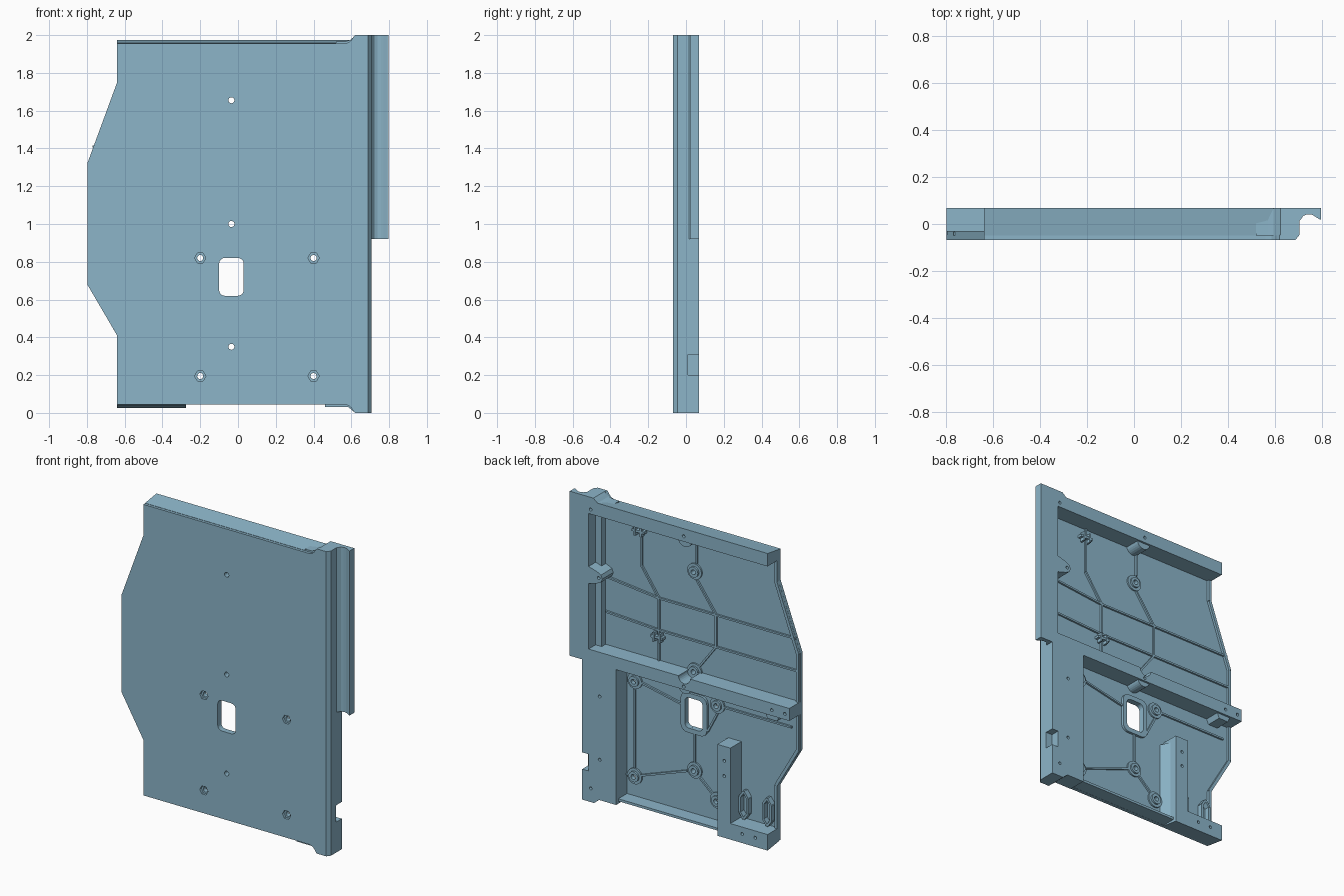
import bpy, bmesh, math
from mathutils import Vector

if "Cube" in bpy.data.objects:
    bpy.data.objects.remove(bpy.data.objects["Cube"])

F, B, FLOOR = -0.068, 0.068, -0.046   # front face, back face, inner floor

blue = bpy.data.materials.new("steel blue")
blue.diffuse_color = (0.262, 0.462, 0.584, 1)
blue.use_nodes = True
blue.node_tree.nodes["Principled BSDF"].inputs["Base Color"].default_value = blue.diffuse_color


def prism(bm, pts, axis, a, b):
    """Extrude a 2D outline along one axis from a to b."""
    place = {'x': lambda p, t: (t, p[0], p[1]),
             'y': lambda p, t: (p[0], t, p[1]),
             'z': lambda p, t: (p[0], p[1], t)}[axis]
    lo = [bm.verts.new(place(p, a)) for p in pts]
    hi = [bm.verts.new(place(p, b)) for p in pts]
    n = len(pts)
    bm.faces.new(lo)
    bm.faces.new(hi[::-1])
    for i in range(n):
        bm.faces.new((lo[i], hi[i], hi[(i + 1) % n], lo[(i + 1) % n]))


def rect(x0, x1, z0, z1):
    return [(x0, z0), (x1, z0), (x1, z1), (x0, z1)]


def disc(x, z, r, n=24):
    return [(x + r * math.cos(2 * math.pi * i / n), z + r * math.sin(2 * math.pi * i / n))
            for i in range(n)]


def rounded(x0, x1, z0, z1, r):
    pts = []
    for k, (cx, cz) in enumerate([(x1 - r, z1 - r), (x0 + r, z1 - r), (x0 + r, z0 + r), (x1 - r, z0 + r)]):
        for i in range(6):
            t = math.pi / 2 * (k + i / 5)
            pts.append((cx + r * math.cos(t), cz + r * math.sin(t)))
    return pts


def strip(p, q, w):
    """Outline of a thin bar from p to q."""
    p, q = Vector(p), Vector(q)
    d = (q - p).normalized()
    s = Vector((-d.y, d.x)) * w / 2
    return [tuple(v) for v in (p - s, q - s, q + s, p + s)]


def make(name, *prisms):
    bm = bmesh.new()
    for args in prisms:
        prism(bm, *args)
    bmesh.ops.recalc_face_normals(bm, faces=bm.faces)
    me = bpy.data.meshes.new(name)
    bm.to_mesh(me)
    bm.free()
    me.materials.append(blue)
    ob = bpy.data.objects.new(name, me)
    bpy.context.collection.objects.link(ob)
    return ob


# --- cutters: through holes, window, screw holes, side notch, hex recesses
bolts = [(-0.2, 0.82), (0.4, 0.82), (-0.2, 0.195), (0.4, 0.195)]
pins = [(-0.035, 1.655), (-0.035, 1.0), (-0.035, 0.35)]
screws = [(0.645, 1.92), (0.587, 1.486), (-0.03, 1.925), (-0.03, 0.938), (-0.67, 0.955),
          (-0.765, 0.955), (0.58, 0.71), (0.58, 0.295), (0.645, 0.09), (-0.325, 0.53),
          (-0.325, 0.43), (-0.455, 0.085), (-0.55, 0.085)]
holes = make("hole_cutter",
             *[(disc(x, z, 0.016, 16), 'y', -0.1, 0.1) for x, z in bolts + pins],
             *[(disc(x, z, 0.01, 12), 'y', 0.04, 0.1) for x, z in screws],
             (rounded(-0.1, 0.03, 0.62, 0.82, 0.03), 'y', -0.1, 0.1),
             (rect(0.66, 0.75, 0.2, 0.31), 'y', 0.01, 0.1))
recess = make("recess_cutter", *[(disc(x, z, 0.03, 6), 'y', -0.1, -0.052) for x, z in bolts],
              (disc(-0.035, 1.0, 0.042), 'y', -0.024, 0.1))
for c in (holes, recess):
    c.hide_render = True
    c.hide_viewport = True

parts = []

# --- front panel with the side wing and flared right corners
flare = [(0.56, 0.0), (0.585, 0.006), (0.6, 0.018), (0.61, 0.035), (0.62, 0.045)]
outline = ([(-0.64, 0.045)] + [(x, 0.045 - d) for x, d in flare] +
           [(x, 1.955 + d) for x, d in reversed(flare)] +
           [(-0.64, 1.955), (-0.64, 1.75), (-0.798, 1.32), (-0.798, 0.68), (-0.64, 0.41)])
parts.append(make("front_panel", (outline, 'y', F, FLOOR)))

# --- right rail with chamfered front edge, inner ledge and rounded screw tab
rail = [(0.62, F), (0.688, F), (0.706, -0.045), (0.706, B), (0.66, B), (0.66, FLOOR), (0.62, FLOOR)]
tab = [(0.67, 1.545), (0.6, 1.525), (0.57, 1.51), (0.56, 1.486), (0.57, 1.462), (0.6, 1.447), (0.67, 1.427)]
parts.append(make("right_rail", (rail, 'z', 0, 2)))
parts.append(make("inner_ledge", (rect(0.616, 0.662, 0.99, 1.9), 'y', -0.05, -0.005)))
parts.append(make("screw_tab", (tab, 'y', -0.05, B)))

# --- wide lower rail block
wide = [(0.46, 0.03), (0.585, 0.03), (0.62, 0.0), (0.67, 0.0), (0.67, 0.95), (0.46, 0.95)]
parts.append(make("lower_rail_block", (wide, 'y', -0.05, B)))

# --- grooved flange on the upper right side
groove = [(0.70, 0.012), (0.708, 0.016), (0.722, 0.035), (0.738, 0.041), (0.756, 0.041),
          (0.77, 0.033), (0.79, 0.02), (0.797, 0.02), (0.797, B), (0.70, B)]
parts.append(make("side_flange", (groove, 'z', 0.92, 2)))

# --- top bar with a sloped upper face, flaring up to the rail
top = [(-0.05, 1.957), (B, 1.975), (B, 1.89), (-0.05, 1.89)]
corner = [(0.52, 1.89), (0.52, 1.965), (0.57, 1.967), (0.595, 1.975), (0.61, 1.988),
          (0.625, 2.0), (0.67, 2.0), (0.67, 1.89)]
parts.append(make("top_bar", (top, 'x', -0.64, 0.6)))
parts.append(make("top_corner", (corner, 'y', -0.05, B)))

# --- middle bar across the back
parts.append(make("middle_bar", (rect(-0.798, 0.67, 0.918, 1.0), 'y', -0.05, B)))
parts.append(make("bar_bosses",
                  (disc(-0.03, 1.9, 0.05), 'y', -0.05, 0.055),
                  (disc(-0.03, 0.93, 0.045), 'y', -0.05, 0.055),
                  ([(-0.72, 0.93), (-0.7, 0.885), (-0.63, 0.885), (-0.61, 0.93)], 'y', -0.05, 0.055)))

# --- L-shaped foot at the lower left, and the bottom lip
foot = [(B, 0.025), (B, 0.13), (-0.05, 0.13), (-0.05, 0.042)]
parts.append(make("foot_bar", (foot, 'x', -0.64, -0.275)))
parts.append(make("foot_post", (rect(-0.37, -0.275, 0.12, 0.625), 'y', -0.05, B)))
parts.append(make("foot_flare", ([(-0.28, -0.05), (-0.245, -0.05), (-0.28, 0.03)], 'z', 0.05, 0.6)))
parts.append(make("bottom_lip", (rect(-0.28, 0.47, 0.046, 0.062), 'y', -0.05, 0.045)))

# --- raised rim along the wing
edge = [(-0.63, 1.9), (-0.63, 1.747), (-0.787, 1.318), (-0.787, 0.683), (-0.63, 0.412), (-0.63, 0.12)]
parts.append(make("wing_rim", *[(strip(p, q, 0.02), 'y', -0.05, -0.03)
                                for p, q in zip(edge, edge[1:])]))

# --- bosses around the holes and a frame around the window
for i, (x, z) in enumerate(bolts + pins):
    parts.append(make(f"boss_{i + 1}", (disc(x, z, 0.052), 'y', -0.05, -0.036),
                      (disc(x, z, 0.034), 'y', -0.036, -0.024)))
parts.append(make("window_frame", (rounded(-0.13, 0.06, 0.59, 0.85, 0.045), 'y', -0.05, -0.03)))

# --- thin stiffening ribs
paths = [[(0.35, 1.89), (0.35, 1.59), (0.225, 1.41), (0.225, 1.0)],
         [(-0.05, 1.89), (-0.05, 1.71)],
         [(-0.05, 1.605), (-0.19, 1.41), (-0.19, 1.2), (-0.07, 1.04)],
         [(0.61, 1.45), (0.225, 1.41), (-0.77, 1.41)],
         [(0.61, 1.22), (0.225, 1.2), (-0.787, 1.2)],
         [(0.4, 0.765), (0.4, 0.25)],
         [(0.35, 0.82), (0.06, 0.76)],
         [(-0.252, 0.82), (-0.74, 0.82)],
         [(-0.035, 0.59), (-0.035, 0.4)],
         [(0.352, 0.212), (0.015, 0.332)],
         [(-0.07, 0.315), (-0.165, 0.23)],
         [(0.46, 0.195), (0.45, 0.195)],
         [(-0.2, 0.765), (-0.13, 0.63)]]
for i, path in enumerate(paths):
    make(f"rib_{i + 1}", *[(strip(p, q, 0.012), 'y', -0.05, -0.034) for p, q in zip(path, path[1:])])

# --- small cable clips
for i, (x, z) in enumerate([(0.36, 1.82), (0.225, 1.16)]):
    make(f"clip_{i + 1}",
         (rect(x - 0.045, x + 0.045, z - 0.008, z + 0.008), 'y', -0.05, -0.015),
         (rect(x - 0.028, x - 0.016, z - 0.03, z + 0.03), 'y', -0.05, -0.01),
         (rect(x + 0.016, x + 0.028, z - 0.03, z + 0.03), 'y', -0.05, -0.01))

# --- slotted loops beside the foot post
for i, x in enumerate((-0.41, -0.58)):
    loop = [(x, 0.14), (x + 0.028, 0.18), (x + 0.028, 0.28), (x, 0.32), (x - 0.028, 0.28), (x - 0.028, 0.18)]
    make(f"loop_{i + 1}", *[(strip(p, q, 0.014), 'y', -0.05, -0.01)
                            for p, q in zip(loop, loop[1:] + loop[:1])])

# --- cut holes and recesses
for ob in parts:
    for cutter in (holes, recess):
        m = ob.modifiers.new("cut", 'BOOLEAN')
        m.operation, m.object, m.solver = 'DIFFERENCE', cutter, 'EXACT'
        m.use_self = True
